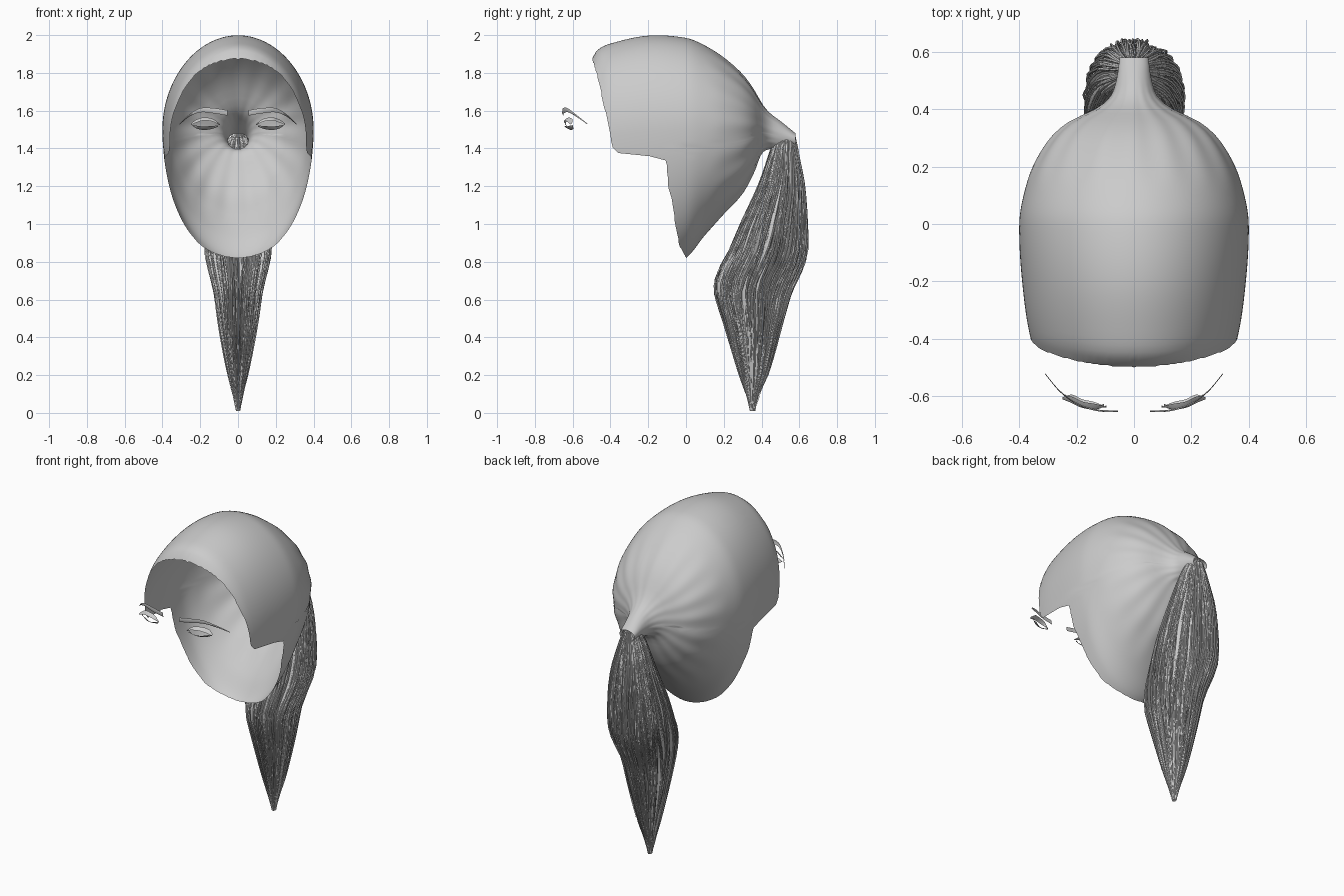
import bpy, bmesh, math, random
from mathutils import Vector

random.seed(4)
if "Cube" in bpy.data.objects:
    bpy.data.objects.remove(bpy.data.objects["Cube"])

hair_grey = bpy.data.materials.new("hair grey")
hair_grey.use_nodes = True
hair_grey.diffuse_color = (0.6, 0.6, 0.6, 1)
hair_grey.node_tree.nodes["Principled BSDF"].inputs["Base Color"].default_value = (0.6, 0.6, 0.6, 1)


def sample(table, u, smooth=True):
    """Interpolate the rows of a table (key, values...) at key u."""
    u = min(max(u, table[0][0]), table[-1][0])
    i = 0
    while i < len(table) - 2 and u > table[i + 1][0]:
        i += 1
    a, b = table[i], table[i + 1]
    span = b[0] - a[0]
    t = (u - a[0]) / span
    p, n = table[max(i - 1, 0)], table[min(i + 2, len(table) - 1)]
    out = []
    for k in range(1, len(a)):
        if not smooth:
            out.append(a[k] + (b[k] - a[k]) * t)
            continue
        m0 = (b[k] - p[k]) / (b[0] - p[0]) * span
        m1 = (n[k] - a[k]) / (n[0] - a[0]) * span
        out.append((2*t**3 - 3*t*t + 1) * a[k] + (t**3 - 2*t*t + t) * m0
                   + (3*t*t - 2*t**3) * b[k] + (t**3 - t*t) * m1)
    return out


def loft(name, rings, cyclic=True, angle=50):
    """Skin a list of point rings into one smooth surface."""
    bm = bmesh.new()
    rows = [[bm.verts.new(p) for p in ring] for ring in rings]
    n = len(rows[0])
    for r0, r1 in zip(rows, rows[1:]):
        for j in range(n if cyclic else n - 1):
            k = (j + 1) % n
            bm.faces.new((r0[j], r0[k], r1[k], r1[j]))
    bmesh.ops.recalc_face_normals(bm, faces=bm.faces)
    mesh = bpy.data.meshes.new(name)
    bm.to_mesh(mesh)
    bm.free()
    obj = bpy.data.objects.new(name, mesh)
    bpy.context.collection.objects.link(obj)
    mesh.materials.append(hair_grey)
    bpy.ops.object.select_all(action="DESELECT")
    obj.select_set(True)
    bpy.context.view_layer.objects.active = obj
    bpy.ops.object.shade_smooth_by_angle(angle=math.radians(angle))
    return obj


# Swept-back cap: y, top, bottom, half width, height of widest point
CAP = [(-0.5, 1.87, 0.72, 0.29, 1.46), (-0.47, 1.92, 0.72, 0.325, 1.46),
       (-0.4, 1.955, 0.72, 0.36, 1.47), (-0.2, 1.997, 0.73, 0.39, 1.49),
       (0, 1.985, 0.82, 0.4, 1.5), (0.1, 1.945, 0.94, 0.385, 1.5),
       (0.2, 1.88, 1.05, 0.352, 1.5), (0.3, 1.79, 1.16, 0.29, 1.5),
       (0.36, 1.71, 1.27, 0.22, 1.5), (0.4, 1.64, 1.37, 0.135, 1.5),
       (0.44, 1.59, 1.395, 0.085, 1.49), (0.5, 1.545, 1.395, 0.062, 1.475),
       (0.58, 1.48, 1.41, 0.05, 1.45)]
# Hairline: z, y of the front edge
HAIRLINE = [(0.82, 0), (0.88, -0.035), (1, -0.06), (1.1, -0.07), (1.2, -0.095),
            (1.335, -0.105), (1.36, -0.2), (1.365, -0.3), (1.38, -0.385),
            (1.6, -0.43), (1.8, -0.475), (1.87, -0.5)]


def cap_point(y, a):
    top, bottom, width, mid = sample(CAP, y)
    pull = min(max((y - 0.12) / 0.2, 0), 1) * min(max((0.5 - y) / 0.1, 0), 1)
    r = 1 + 0.012 * pull * math.cos(17 * a)          # combed ridges near the tie
    c = math.cos(a)
    z = mid + r * c * (top - mid if c > 0 else mid - bottom)
    return Vector((r * width * math.sin(a), y, z))


def cap_start(a):
    y = -0.5
    while y < 0.03 and y < sample(HAIRLINE, cap_point(y, a).z, False)[0]:
        y += 0.004
    return y


COLS, ROWS = 144, 44
angles = [2 * math.pi * j / COLS for j in range(COLS)]
starts = [cap_start(a) for a in angles]
loft("hair_cap", [[cap_point(s + (0.58 - s) * i / ROWS, a) for a, s in zip(angles, starts)]
                  for i in range(ROWS + 1)])

# Ponytail: z, front y, back y, half width
TAIL = [(0, 0.34, 0.365, 0.01), (0.1, 0.315, 0.39, 0.03), (0.2, 0.28, 0.435, 0.055),
        (0.35, 0.235, 0.48, 0.085), (0.5, 0.19, 0.52, 0.11), (0.65, 0.145, 0.565, 0.13),
        (0.75, 0.165, 0.615, 0.155), (0.85, 0.22, 0.645, 0.175), (1, 0.285, 0.645, 0.17),
        (1.2, 0.38, 0.63, 0.135), (1.35, 0.435, 0.6, 0.09), (1.45, 0.47, 0.58, 0.05),
        (1.48, 0.5, 0.57, 0.03)]


def tail_point(z, a, r):
    front, back, width = sample(TAIL, z)
    return Vector((r * width * math.sin(a), (front + back) / 2 - r * (back - front) / 2 * math.cos(a), z))


SIDES = 96
phase = [random.uniform(0.84, 0.97) for _ in range(SIDES)]
core = []
for i in range(41):
    z = 1.48 - 1.47 * i / 40
    core.append([tail_point(z, 2 * math.pi * j / SIDES, phase[j]) for j in range(SIDES)])
loft("ponytail_body", core, angle=35)

# Loose strands over the ponytail
strands = bpy.data.curves.new("ponytail_strands", "CURVE")
strands.dimensions = "3D"
strands.bevel_depth = 0.005
strands.bevel_resolution = 0
strands.materials.append(hair_grey)
for s in range(170):
    a = random.uniform(0, 2 * math.pi)
    r = random.uniform(0.9, 1.0)
    end = random.choice((0.03, 0.15, 0.2, 0.3)) + random.uniform(0, 0.1)
    spline = strands.splines.new("POLY")
    spline.points.add(18)
    for i, p in enumerate(spline.points):
        t = i / 18
        z = 1.46 - (1.46 - end) * t
        p.co = (*tail_point(z, a + 0.15 * math.sin(3 * t + s), r), 1)
        p.radius = 1 if t < 0.7 else 1 - (t - 0.7) * 2.8
strand_obj = bpy.data.objects.new("ponytail_strands", strands)
bpy.context.collection.objects.link(strand_obj)


# Face hair: ribbons along a path of (x, y, z, half height, half depth)
def ribbon(name, path, side):
    lower, middle, upper = [], [], []
    for i in range(25):
        u = path[0][0] + (path[-1][0] - path[0][0]) * i / 24
        y, z, h, d = sample(path, u)
        lower.append((side * u, y + d, z - h))
        middle.append((side * u, y - 0.004, z))
        upper.append((side * u, y - d, z + h))
    loft(name, [lower, middle, upper], cyclic=False)


BROW = [(0.055, -0.652, 1.588, 0.014, 0.002), (0.13, -0.648, 1.6, 0.014, 0.002),
        (0.2, -0.625, 1.602, 0.011, 0.002), (0.26, -0.58, 1.573, 0.006, 0.001),
        (0.31, -0.52, 1.528, 0.002, 0)]
UPPER = [(0.095, -0.635, 1.525, 0.003, 0.003), (0.13, -0.637, 1.548, 0.007, -0.009),
         (0.18, -0.63, 1.556, 0.008, -0.011), (0.22, -0.612, 1.545, 0.008, -0.011),
         (0.25, -0.607, 1.528, 0.004, -0.004)]
LOWER = [(0.105, -0.63, 1.518, 0.003, -0.003), (0.14, -0.632, 1.511, 0.008, 0.012),
         (0.18, -0.624, 1.507, 0.009, 0.013), (0.215, -0.606, 1.512, 0.008, 0.011),
         (0.24, -0.597, 1.522, 0.003, -0.003)]
for label, side in (("left", 1), ("right", -1)):
    ribbon(label + "_eyebrow", BROW, side)
    ribbon(label + "_upper_lashes", UPPER, side)
    ribbon(label + "_lower_lashes", LOWER, side)
